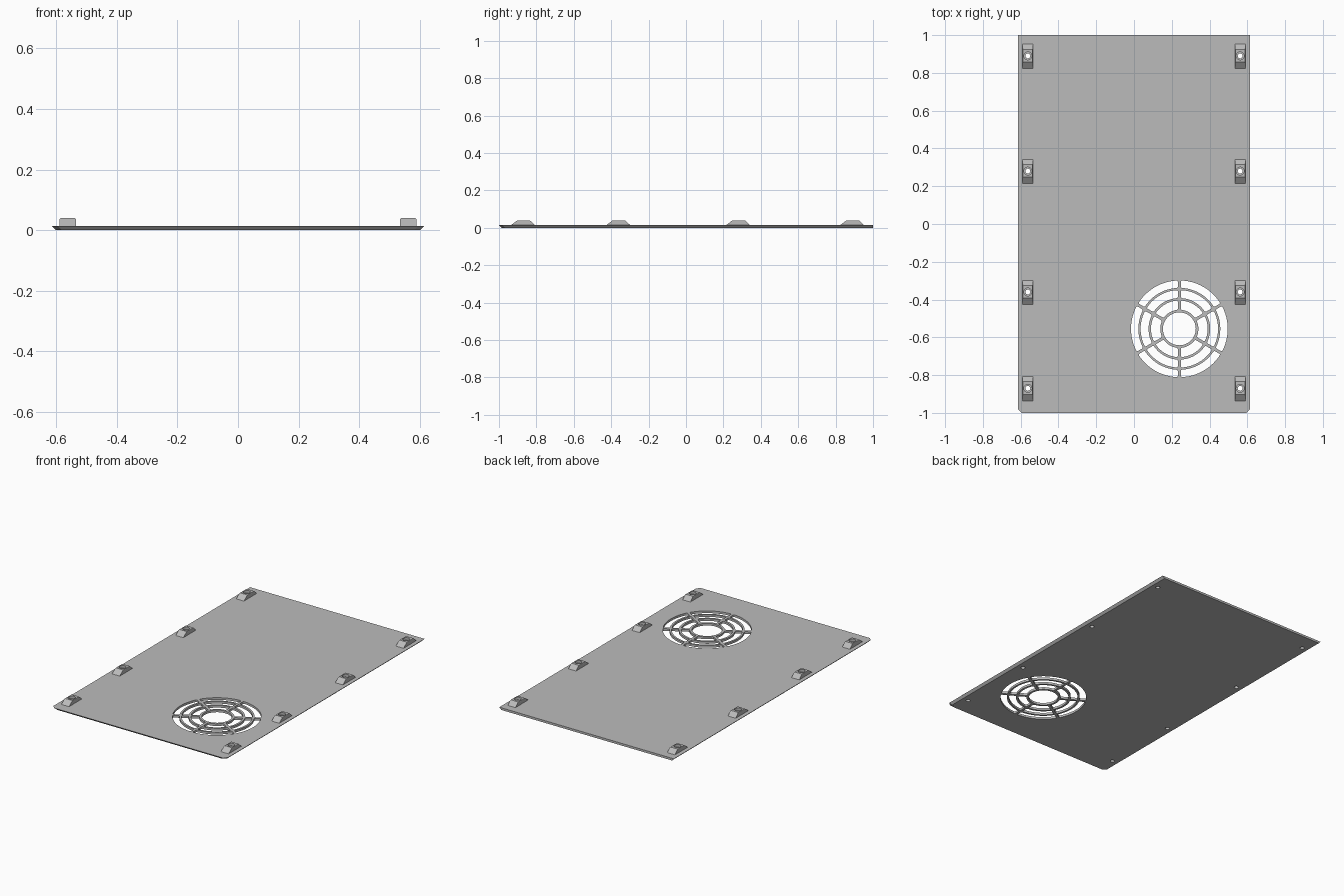
import bpy, bmesh, math
from mathutils import Vector

if "Cube" in bpy.data.objects:
    bpy.data.objects.remove(bpy.data.objects["Cube"], do_unlink=True)

THICK, HALF_X, CHAMFER = 0.014, 0.615, 0.014
CLIP_X, CLIP_WIDTH, CLIP_TOP = 0.562, 0.054, 0.04
CLIP_YS = (0.89, 0.28, -0.36, -0.87)
GRILLE = Vector((0.24, -0.555))

grey = bpy.data.materials.new("panel_grey")
grey.use_nodes = True
grey.diffuse_color = (0.5, 0.5, 0.5, 1)
grey.node_tree.nodes["Principled BSDF"].inputs["Base Color"].default_value = (0.5, 0.5, 0.5, 1)


def loft(bm, lower, upper):
    """Solid between two loops with matching points; returns its side edges."""
    a = [bm.verts.new(p) for p in lower]
    b = [bm.verts.new(p) for p in upper]
    bm.faces.new(a[::-1])
    bm.faces.new(b)
    for i in range(len(a)):
        j = (i + 1) % len(a)
        bm.faces.new((a[i], a[j], b[j], b[i]))
    return [bm.edges.get((p, q)) for p, q in zip(a, b)]


def prism(bm, outline, z0, z1):
    return loft(bm, [(x, y, z0) for x, y in outline], [(x, y, z1) for x, y in outline])


def circle(centre, radius, n=32):
    return [(centre[0] + radius * math.cos(math.tau * i / n),
             centre[1] + radius * math.sin(math.tau * i / n)) for i in range(n)]


def finish(bm, name):
    bmesh.ops.recalc_face_normals(bm, faces=bm.faces)
    mesh = bpy.data.meshes.new(name)
    bm.to_mesh(mesh)
    bm.free()
    mesh.materials.append(grey)
    obj = bpy.data.objects.new(name, mesh)
    bpy.context.collection.objects.link(obj)
    return obj


def cut(obj, *cutters):
    """Subtract the cutters, bake the result and discard them."""
    for cutter in cutters:
        cutter.hide_render = True
        mod = obj.modifiers.new("cut", 'BOOLEAN')
        mod.operation, mod.solver, mod.object = 'DIFFERENCE', 'EXACT', cutter
    graph = bpy.context.evaluated_depsgraph_get()
    mesh = bpy.data.meshes.new_from_object(obj.evaluated_get(graph))
    obj.modifiers.clear()
    obj.data = mesh
    for cutter in cutters:
        bpy.data.objects.remove(cutter, do_unlink=True)


# Panel: clipped front corners, sides and front slanting in underneath
def panel_outline(inset, z):
    x, front, corner = HALF_X - inset, -1 + inset, 0.02
    return [(-x, 1, z), (-x, front + corner, z), (-x + corner, front, z),
            (x - corner, front, z), (x, front + corner, z), (x, 1, z)]


bm = bmesh.new()
loft(bm, panel_outline(CHAMFER, 0), panel_outline(0, THICK))
panel = finish(bm, "panel")

# Fan grille openings: central hole and three rings of six rounded slots
bm = bmesh.new()
prism(bm, circle(GRILLE, 0.087, 48), -0.1, 0.1)
corners = []
for r0, r1 in ((0.101, 0.150), (0.163, 0.205), (0.217, 0.256)):
    for k in range(6):
        mid = math.radians(60 * k)
        outline = []
        for r, direction in ((r1, 1), (r0, -1)):
            span = math.pi / 6 - math.asin(0.008 / r)
            for i in range(13):
                t = mid + direction * span * (i / 6 - 1)
                outline.append((GRILLE.x + r * math.cos(t), GRILLE.y + r * math.sin(t)))
        edges = prism(bm, outline, -0.1, 0.1)
        corners += [edges[i] for i in (0, 12, 13, 25)]
bmesh.ops.bevel(bm, geom=corners, offset=0.007, segments=3, profile=0.5, affect='EDGES')
grille_cutter = finish(bm, "grille_cutter")

# Screw holes through the panel
bm = bmesh.new()
for side in (-1, 1):
    for y in CLIP_YS:
        prism(bm, circle((side * CLIP_X, y), 0.013, 20), -0.1, 0.1)
cut(panel, grille_cutter, finish(bm, "screw_hole_cutter"))

# Mounting boss: ramped block with softened top sides and a recessed screw hole
bm = bmesh.new()
profile = [(-0.066, THICK), (0.062, THICK), (0.035, CLIP_TOP), (-0.032, CLIP_TOP)]
half = CLIP_WIDTH / 2
loft(bm, [(-half, y, z) for y, z in profile], [(half, y, z) for y, z in profile])
top_sides = [e for e in bm.edges if all(v.co.z > 0.03 for v in e.verts)
             and abs(e.verts[0].co.x - e.verts[1].co.x) < 0.001]
bmesh.ops.bevel(bm, geom=top_sides, offset=0.004, segments=2, profile=0.5, affect='EDGES')
boss = finish(bm, "boss")
bm = bmesh.new()
prism(bm, circle((0, 0), 0.013, 20), -0.1, 0.1)
hole = finish(bm, "hole_cutter")
bm = bmesh.new()
prism(bm, circle((0, 0), 0.021, 24), 0.024, 0.1)
cut(boss, hole, finish(bm, "recess_cutter"))

for side, label in ((-1, "right"), (1, "left")):
    for i, y in enumerate(CLIP_YS, 1):
        copy = bpy.data.objects.new(f"mounting_boss_{label}_{i}", boss.data)
        copy.location = (side * CLIP_X, y, 0)
        bpy.context.collection.objects.link(copy)
bpy.data.objects.remove(boss, do_unlink=True)
